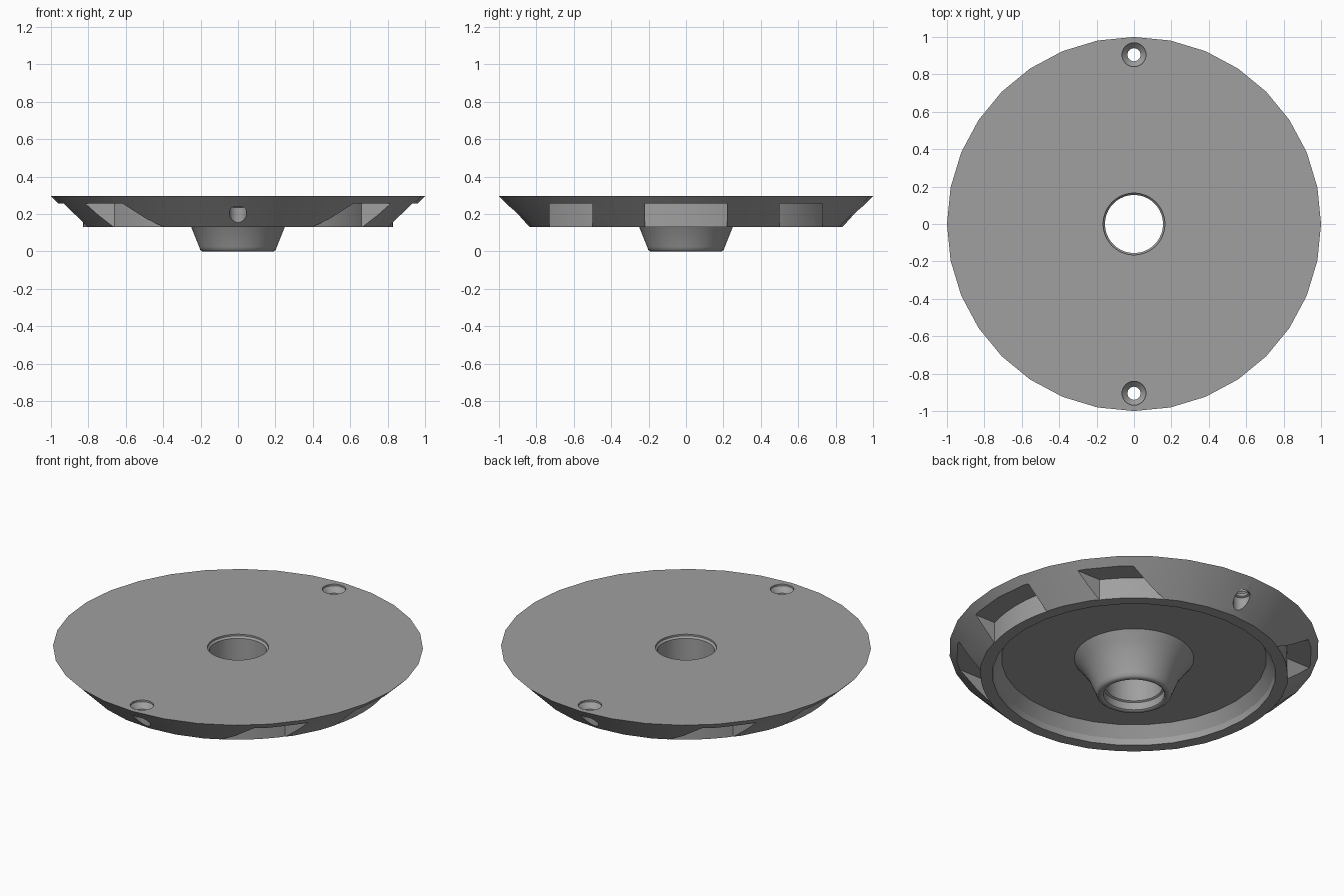
import bpy, bmesh, math
from mathutils import Matrix

if "Cube" in bpy.data.objects:
    bpy.data.objects.remove(bpy.data.objects["Cube"])

# Dark grey finish
grey = bpy.data.materials.new("dark_grey")
grey.diffuse_color = (0.35, 0.35, 0.35, 1)
grey.use_nodes = True
grey.node_tree.nodes["Principled BSDF"].inputs["Base Color"].default_value = grey.diffuse_color


def new_object(name, bm):
    mesh = bpy.data.meshes.new(name)
    bmesh.ops.recalc_face_normals(bm, faces=bm.faces)
    bm.to_mesh(mesh)
    bm.free()
    mesh.materials.append(grey)
    ob = bpy.data.objects.new(name, mesh)
    bpy.context.collection.objects.link(ob)
    return ob


def revolve(name, profile, segs, loc=(0, 0)):
    """Spin a closed (radius, z) loop around a vertical axis at loc."""
    bm = bmesh.new()
    rings = []
    for i in range(segs):
        a = 2 * math.pi * i / segs
        rings.append([bm.verts.new((loc[0] + r * math.cos(a), loc[1] + r * math.sin(a), z))
                      for r, z in profile])
    n = len(profile)
    for i in range(segs):
        p, q = rings[i], rings[(i + 1) % segs]
        for j in range(n):
            k = (j + 1) % n
            if profile[j][0] == 0 and profile[k][0] == 0:
                continue
            bm.faces.new((p[j], q[j], q[k], p[k]))
    bmesh.ops.remove_doubles(bm, verts=bm.verts, dist=1e-5)
    return new_object(name, bm)


def boolean(target, tool, operation="DIFFERENCE"):
    mod = target.modifiers.new("cut", "BOOLEAN")
    mod.object, mod.operation, mod.solver = tool, operation, "EXACT"
    bpy.context.view_layer.objects.active = target
    bpy.ops.object.modifier_apply(modifier=mod.name)
    bpy.data.objects.remove(tool)


def smooth(ob, degrees):
    bpy.ops.object.select_all(action="DESELECT")
    ob.select_set(True)
    bpy.context.view_layer.objects.active = ob
    bpy.ops.object.shade_smooth_by_angle(angle=math.radians(degrees))


# Dished plate: conical rim with a stepped recess on the underside
plate = revolve("plate", [(0, 0.295), (1, 0.295), (0.835, 0.13), (0.766, 0.13),
                          (0.76, 0.165), (0.717, 0.23), (0, 0.23)], 32)

# Central bore with a shallow chamfered lip at the top
boolean(plate, revolve("bore_cutter", [(0, 0.35), (0.165, 0.35), (0.165, 0.285),
                                       (0.155, 0.275), (0.155, 0.1), (0, 0.1)], 64))

# Countersunk screw holes front and back, opened up below
for y in (-0.905, 0.905):
    boolean(plate, revolve("screw_cutter", [(0, 0.35), (0.064, 0.35), (0.064, 0.285),
                                            (0.035, 0.255), (0.035, 0.24), (0.046, 0.235),
                                            (0.046, 0.05), (0, 0.05)], 32, (0, y)))

# Six grip pockets in the conical rim: three straight bars limited to an outer band
bars = bmesh.new()
for y0, y1 in ((-0.73, -0.5), (-0.22, 0.22), (0.5, 0.73)):
    bmesh.ops.create_cube(bars, size=1, matrix=Matrix.Translation((0, (y0 + y1) / 2, 0.17))
                          @ Matrix.Diagonal((2.4, y1 - y0, 0.17, 1)))
pockets = new_object("pocket_cutter", bars)
band = revolve("band_cutter", [(0.83, 0.0), (1.3, 0.0), (1.3, 0.4), (0.83, 0.4)], 64)
boolean(pockets, band, "INTERSECT")
boolean(plate, pockets)
smooth(plate, 20)

# Flared hub under the plate with a rounded tip and a small step inside the bore
hub = revolve("hub", [(0.323, 0.23), (0.288, 0.185), (0.25, 0.13), (0.208, 0.025),
                      (0.202, 0.008), (0.19, 0), (0.172, 0), (0.165, 0.006),
                      (0.165, 0.05), (0.155, 0.056), (0.155, 0.23)], 64)
smooth(hub, 45)
